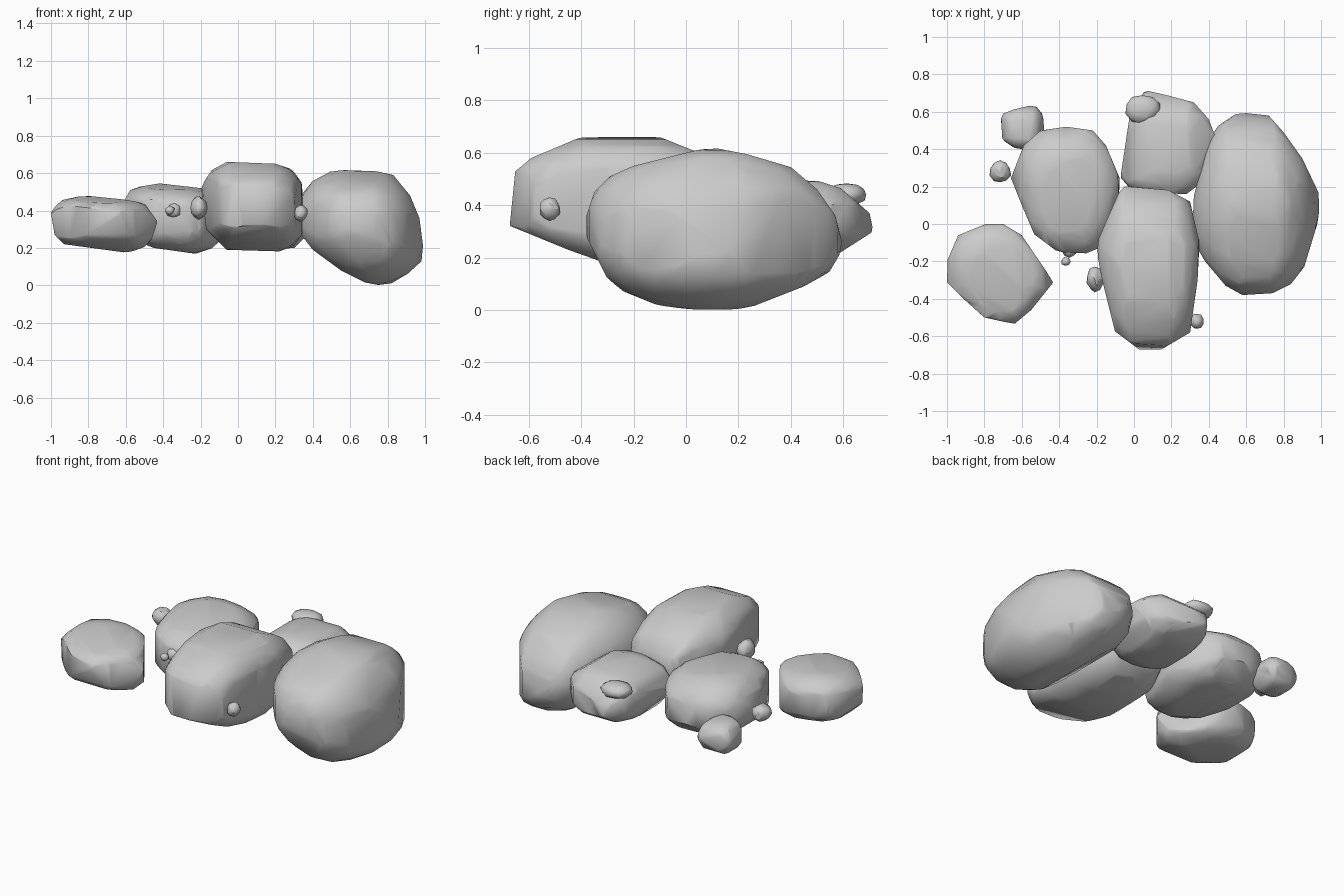
import bpy, bmesh, math, random
from mathutils import Vector

if "Cube" in bpy.data.objects:
    bpy.data.objects.remove(bpy.data.objects["Cube"])

random.seed(4)


def finish(bm, name, angle):
    bmesh.ops.recalc_face_normals(bm, faces=bm.faces[:])
    me = bpy.data.meshes.new(name)
    bm.to_mesh(me)
    bm.free()
    ob = bpy.data.objects.new(name, me)
    bpy.context.collection.objects.link(ob)
    bpy.ops.object.select_all(action='DESELECT')
    ob.select_set(True)
    bpy.context.view_layer.objects.active = ob
    bpy.ops.object.shade_smooth_by_angle(angle=math.radians(angle))


def hull(bm):
    r = bmesh.ops.convex_hull(bm, input=bm.verts[:])
    junk = {v for v in r['geom_interior'] + r['geom_unused']
            if isinstance(v, bmesh.types.BMVert)}
    if junk:
        bmesh.ops.delete(bm, geom=list(junk), context='VERTS')


def edge_lines(pts):
    """Outward normal and a point for each outline edge."""
    cx = sum(q[0] for q in pts) / len(pts)
    cy = sum(q[1] for q in pts) / len(pts)
    out = []
    for a, b in zip(pts, pts[1:] + pts[:1]):
        nx, ny = b[1] - a[1], a[0] - b[0]
        if nx * (a[0] - cx) + ny * (a[1] - cy) < 0:
            nx, ny = -nx, -ny
        out.append((nx, ny, a))
    return out


def boulder(name, top, front, side, p=2.2, grow=1.03):
    """Rounded stone blended from its top (xy), front (xz) and side (yz) outlines."""
    views = [(edge_lines(top), 0, 1), (edge_lines(front), 0, 2), (edge_lines(side), 1, 2)]
    lo = [min(q[0] for q in top), min(q[1] for q in top), min(q[1] for q in front)]
    hi = [max(q[0] for q in top), max(q[1] for q in top), max(q[1] for q in front)]
    c = [(l + h) / 2 for l, h in zip(lo, hi)]
    half = [(h - l) / 2 for l, h in zip(lo, hi)]
    bm = bmesh.new()
    bmesh.ops.create_icosphere(bm, subdivisions=3, radius=1)
    for v in bm.verts:
        d = [v.co[k] * half[k] for k in range(3)]
        # how far along this direction each outline reaches
        total = sum(max((nx * d[i] + ny * d[j]) /
                        max(nx * (a[0] - c[i]) + ny * (a[1] - c[j]), 1e-5)
                        for nx, ny, a in lines) ** p for lines, i, j in views)
        r = grow * (total / 2) ** (-1 / p)
        v.co = Vector([c[k] + d[k] * r for k in range(3)])
    hull(bm)
    # chisel back to the outlines
    for lines, i, j in views:
        for nx, ny, a in lines:
            co, no = Vector((0, 0, 0)), Vector((0, 0, 0))
            co[i], co[j], no[i], no[j] = a[0], a[1], nx, ny
            bmesh.ops.bisect_plane(bm, geom=bm.verts[:] + bm.edges[:] + bm.faces[:],
                                   dist=1e-5, plane_co=co, plane_no=no.normalized(),
                                   clear_outer=True)
            rim = [e for e in bm.edges if e.is_boundary]
            if rim:
                bmesh.ops.holes_fill(bm, edges=rim, sides=0)
    bmesh.ops.remove_doubles(bm, verts=bm.verts[:], dist=0.012)
    bmesh.ops.delete(bm, geom=bm.edges[:] + bm.faces[:], context='EDGES_FACES')
    hull(bm)
    finish(bm, name, 45)


def pebble(name, c, r, sub=1):
    bm = bmesh.new()
    bmesh.ops.create_icosphere(bm, subdivisions=sub, radius=1)
    for v in bm.verts:
        k = random.uniform(0.9, 1.08)
        v.co = Vector([c[i] + v.co[i] * r[i] * k for i in range(3)])
    hull(bm)
    finish(bm, name, 60)


# big boulder on the right
boulder("large_right_boulder",
        [(.31, -.08), (.32, .15), (.40, .45), (.48, .57), (.58, .595), (.72, .58), (.8, .49),
         (.9, .35), (1, .14), (.98, 0), (.91, -.23), (.84, -.32), (.74, -.37), (.58, -.38),
         (.49, -.33), (.38, -.2)],
        [(.31, .4), (.36, .56), (.5, .61), (.62, .62), (.74, .61), (.83, .59), (.92, .48),
         (.97, .36), (1, .13), (.97, .08), (.82, .01), (.76, 0), (.68, .015), (.55, .08),
         (.4, .19), (.33, .28)],
        [(-.38, .28), (-.38, .36), (-.35, .45), (-.29, .51), (-.2, .55), (.04, .61), (.1, .62),
         (.23, .595), (.4, .545), (.5, .46), (.57, .36), (.595, .26), (.575, .16), (.45, .09),
         (.22, 0), (-.03, .003), (-.2, .04), (-.3, .12)])

# long boulder at the front centre
boulder("front_centre_boulder",
        [(.13, .21), (.30, .12), (.35, -.1), (.34, -.3), (.30, -.58), (.08, -.71), (-.12, -.56),
         (-.17, -.3), (-.2, -.18), (-.19, -.08), (-.08, .17), (-.05, .2)],
        [(-.2, .5), (-.17, .6), (-.06, .66), (.2, .65), (.29, .62), (.34, .55), (.36, .35),
         (.35, .22), (.27, .18), (-.06, .19), (-.17, .3)],
        [(-.71, .48), (-.59, .58), (-.4, .66), (-.1, .66), (.05, .6), (.2, .5), (.21, .35),
         (.1, .22), (-.1, .18), (-.31, .18), (-.45, .23), (-.67, .32)], grow=1.06)

# boulder at the back
boulder("back_boulder",
        [(-.08, .2), (-.05, .4), (-.02, .6), (.06, .715), (.17, .69), (.32, .65), (.4, .56),
         (.43, .48), (.42, .35), (.36, .22), (.28, .16), (0, .17)],
        [(-.08, .35), (.0, .45), (.13, .5), (.3, .49), (.43, .4), (.43, .33), (.3, .2),
         (.15, .19), (0, .23)],
        [(.14, .45), (.2, .5), (.48, .5), (.59, .465), (.7, .37), (.715, .3), (.59, .22),
         (.4, .19), (.2, .2), (.14, .3)], grow=1.06)

# boulder left of centre
boulder("left_centre_boulder",
        [(-.66, .24), (-.59, .42), (-.5, .5), (-.36, .52), (-.22, .5), (-.15, .42), (-.07, .23),
         (-.09, .12), (-.13, 0), (-.19, -.13), (-.3, -.175), (-.42, -.14), (-.54, -.05), (-.6, .1)],
        [(-.66, .36), (-.61, .45), (-.57, .52), (-.42, .545), (-.2, .52), (-.1, .49), (-.06, .38),
         (-.09, .2), (-.2, .165), (-.45, .2), (-.6, .26)],
        [(-.175, .33), (-.15, .45), (-.05, .51), (.3, .545), (.42, .52), (.52, .42), (.52, .3),
         (.4, .2), (.1, .165), (-.1, .19)], grow=1.05)

# detached boulder at the front left
boulder("front_left_boulder",
        [(-1, -.31), (-1, -.2), (-.94, -.06), (-.78, .005), (-.7, 0), (-.6, -.06), (-.43, -.31),
         (-.55, -.46), (-.64, -.535), (-.8, -.5), (-.9, -.41)],
        [(-1, .29), (-1, .39), (-.95, .46), (-.82, .48), (-.62, .46), (-.5, .44), (-.43, .34),
         (-.46, .25), (-.49, .2), (-.6, .175), (-.93, .22)],
        [(-.535, .32), (-.53, .4), (-.47, .44), (-.2, .475), (-.06, .48), (0, .4), (0, .28),
         (-.08, .19), (-.28, .175), (-.45, .235)], grow=1.06)

# small stone at the back left
boulder("back_left_stone",
        [(-.725, .53), (-.7, .59), (-.6, .63), (-.51, .635), (-.485, .59), (-.48, .48),
         (-.52, .4), (-.6, .38), (-.69, .44), (-.72, .48)],
        [(-.725, .29), (-.68, .37), (-.6, .4), (-.52, .37), (-.48, .3), (-.53, .22),
         (-.6, .175), (-.68, .22)],
        [(.38, .3), (.43, .38), (.51, .4), (.6, .36), (.635, .3), (.6, .23), (.5, .175),
         (.42, .22)], grow=1.06)

# pebbles: name, centre, radii
for name, c, r in (("top_pebble", (.045, .615, .44), (.095, .08, .045)),
                   ("left_pebble", (-.715, .28, .375), (.058, .062, .05)),
                   ("gap_pebble", (-.345, -.13, .4), (.045, .05, .045)),
                   ("tiny_pebble", (-.365, -.2, .4), (.028, .028, .027)),
                   ("side_pebble", (-.21, -.295, .415), (.045, .066, .06)),
                   ("front_pebble", (.335, -.52, .385), (.038, .042, .043))):
    pebble(name, c, r, 1 if name == "tiny_pebble" else 2)
